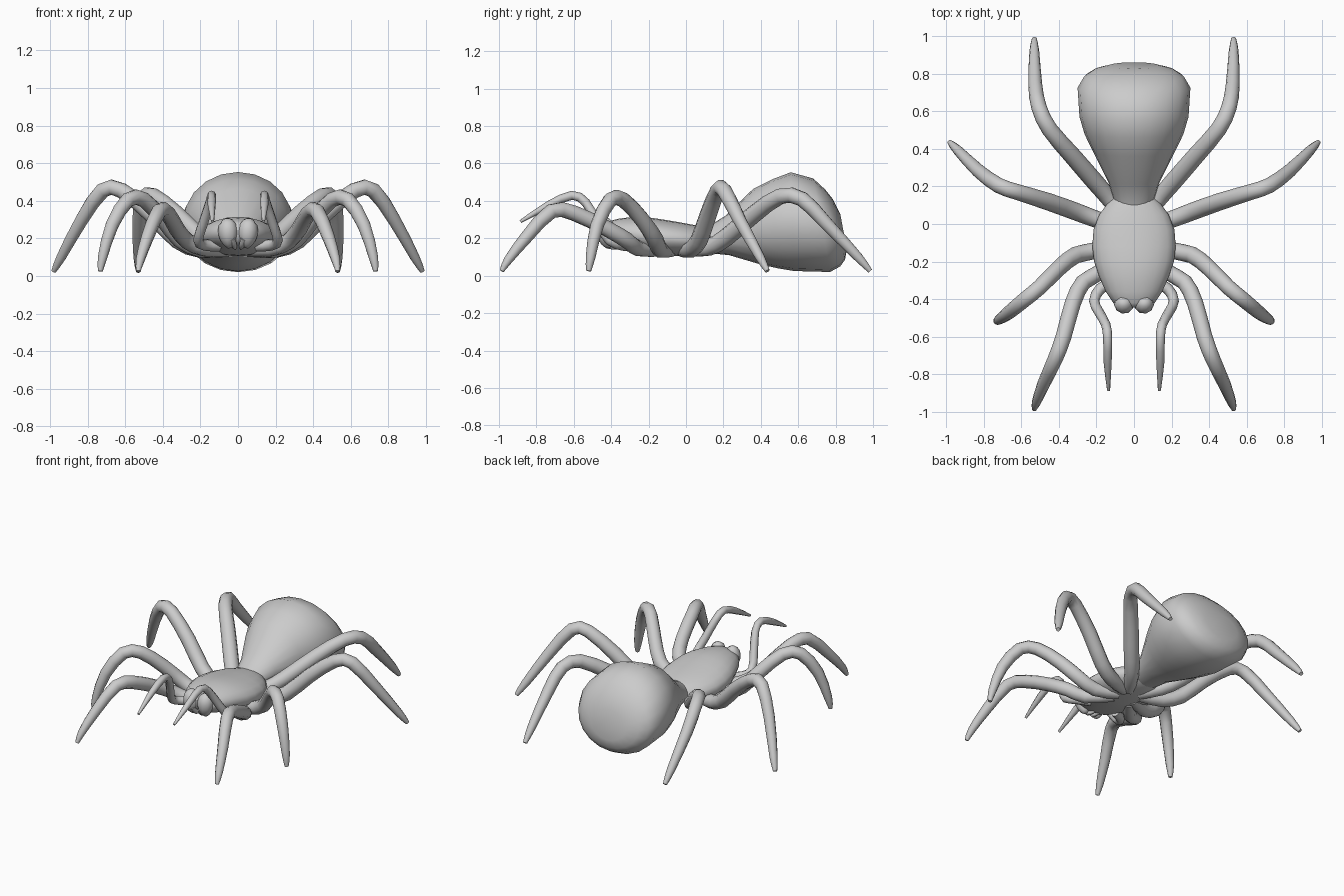
import bpy, bmesh, math
from mathutils import Vector

grey = bpy.data.materials.new("spider grey")
grey.diffuse_color = (0.6, 0.6, 0.6, 1)


def skin(name, rings, smooth=60):
    """Bridge a list of equal-sized vertex rings and cap both ends."""
    bm = bmesh.new()
    loops = [[bm.verts.new(p) for p in ring] for ring in rings]
    n = len(loops[0])
    for a, b in zip(loops, loops[1:]):
        for i in range(n):
            j = (i + 1) % n
            bm.faces.new((a[i], a[j], b[j], b[i]))
    bm.faces.new(loops[0][::-1])
    bm.faces.new(loops[-1])
    bmesh.ops.recalc_face_normals(bm, faces=bm.faces)
    mesh = bpy.data.meshes.new(name)
    bm.to_mesh(mesh)
    bm.free()
    mesh.materials.append(grey)
    ob = bpy.data.objects.new(name, mesh)
    bpy.context.collection.objects.link(ob)
    bpy.ops.object.select_all(action='DESELECT')
    ob.select_set(True)
    bpy.context.view_layer.objects.active = ob
    bpy.ops.object.shade_smooth_by_angle(angle=math.radians(smooth))
    return ob


def body(name, sections, sides=20):
    """Loft elliptical sections: (y top, z top, y bottom, z bottom, half width)."""
    rings = []
    for yt, zt, yb, zb, w in sections:
        ring = []
        for i in range(sides):
            a = 2 * math.pi * i / sides
            t = (1 + math.cos(a)) / 2
            ring.append((w * math.sin(a), yb + (yt - yb) * t, zb + (zt - zb) * t))
        rings.append(ring)
    return skin(name, rings)


def smooth_path(pts, steps=2):
    """Catmull-Rom interpolation through (x, y, z, radius) points."""
    p = [Vector(q) for q in pts]
    p = [2 * p[0] - p[1]] + p + [2 * p[-1] - p[-2]]
    out = []
    for k in range(1, len(p) - 2):
        a, b, c, d = p[k - 1:k + 3]
        for s in range(steps):
            t = s / steps
            out.append(0.5 * (2 * b + (c - a) * t + (2 * a - 5 * b + 4 * c - d) * t ** 2
                              + (3 * b - a - 3 * c + d) * t ** 3))
    return out + [p[-2]]


def limb(name, pts, sides=10):
    """Tapered tube along a path, made for the right side and mirrored to the left."""
    path = smooth_path(pts)
    for side, sx in (("right", 1), ("left", -1)):
        rings = []
        for k, q in enumerate(path):
            d = (path[min(k + 1, len(path) - 1)] - path[max(k - 1, 0)]).to_3d().normalized()
            u = d.cross(Vector((0, 0, 1)))
            if k and u.length < 0.3:
                u = last
            u = (u - d * u.dot(d)).normalized()
            last = u
            v = d.cross(u)
            c = Vector(q[:3])
            ring = []
            for i in range(sides):
                a = 2 * math.pi * i / sides
                w = c + (u * math.cos(a) + v * math.sin(a)) * q[3]
                ring.append((sx * w.x, w.y, w.z))
            rings.append(ring)
        skin(side + "_" + name, rings)


# Abdomen, swollen toward the rear with a slanted blunt end
body("abdomen", [
    (0.06, 0.24, 0.08, 0.13, 0.085), (0.12, 0.265, 0.13, 0.12, 0.105),
    (0.21, 0.32, 0.23, 0.11, 0.135), (0.36, 0.465, 0.40, 0.06, 0.215),
    (0.46, 0.515, 0.49, 0.04, 0.262), (0.56, 0.553, 0.58, 0.025, 0.29),
    (0.68, 0.52, 0.77, 0.02, 0.30), (0.745, 0.46, 0.825, 0.05, 0.265),
    (0.785, 0.41, 0.85, 0.085, 0.215), (0.825, 0.33, 0.86, 0.14, 0.13)])

# Carapace
body("carapace", [
    (y, zt, y, zb, w) for y, zt, zb, w in (
        (-0.445, 0.27, 0.20, 0.07), (-0.42, 0.29, 0.17, 0.11), (-0.36, 0.305, 0.145, 0.15),
        (-0.28, 0.315, 0.13, 0.185), (-0.20, 0.312, 0.11, 0.212), (-0.12, 0.30, 0.105, 0.222),
        (-0.03, 0.285, 0.105, 0.215), (0.05, 0.27, 0.11, 0.185), (0.11, 0.255, 0.12, 0.14),
        (0.16, 0.24, 0.14, 0.08))])

# Jaws and fangs
limb("jaw", [(0.055, -0.40, 0.295, 0.02), (0.055, -0.42, 0.27, 0.048),
             (0.052, -0.425, 0.22, 0.052), (0.048, -0.42, 0.175, 0.035),
             (0.045, -0.415, 0.15, 0.012)])
limb("fang", [(0.03, -0.45, 0.20, 0.018), (0.02, -0.42, 0.16, 0.015), (0.015, -0.36, 0.145, 0.006)], 8)

# Feelers beside the jaws
limb("feeler", [
    (0.10, -0.30, 0.16, 0.03), (0.18, -0.345, 0.165, 0.03), (0.212, -0.41, 0.19, 0.027),
    (0.185, -0.47, 0.28, 0.026), (0.15, -0.535, 0.39, 0.025), (0.14, -0.61, 0.43, 0.024),
    (0.14, -0.74, 0.375, 0.021), (0.135, -0.885, 0.29, 0.008)], 8)

# Four pairs of walking legs, front to back
limb("front_leg", [
    (0.06, -0.12, 0.14, 0.04), (0.18, -0.255, 0.145, 0.042), (0.27, -0.31, 0.185, 0.043),
    (0.325, -0.42, 0.25, 0.043), (0.375, -0.60, 0.335, 0.042), (0.42, -0.72, 0.345, 0.04),
    (0.48, -0.85, 0.21, 0.034), (0.52, -0.95, 0.085, 0.024), (0.53, -0.985, 0.025, 0.012)])
limb("second_leg", [
    (0.06, -0.08, 0.14, 0.04), (0.20, -0.14, 0.14, 0.044), (0.31, -0.165, 0.195, 0.045),
    (0.40, -0.235, 0.30, 0.043), (0.50, -0.335, 0.405, 0.041), (0.585, -0.405, 0.405, 0.04),
    (0.67, -0.475, 0.27, 0.036), (0.72, -0.51, 0.10, 0.026), (0.732, -0.52, 0.025, 0.013)])
limb("third_leg", [
    (0.06, -0.02, 0.14, 0.04), (0.20, 0.025, 0.14, 0.045), (0.32, 0.07, 0.19, 0.047),
    (0.46, 0.12, 0.33, 0.046), (0.62, 0.17, 0.455, 0.042), (0.72, 0.205, 0.455, 0.041),
    (0.83, 0.285, 0.30, 0.036), (0.94, 0.395, 0.10, 0.026), (0.98, 0.435, 0.025, 0.013)])
limb("rear_leg", [
    (0.04, 0.0, 0.14, 0.04), (0.12, 0.12, 0.15, 0.045), (0.20, 0.215, 0.205, 0.048),
    (0.33, 0.365, 0.33, 0.047), (0.45, 0.505, 0.425, 0.043), (0.505, 0.62, 0.41, 0.041),
    (0.525, 0.74, 0.29, 0.037), (0.53, 0.92, 0.10, 0.026), (0.53, 0.985, 0.025, 0.013)])
